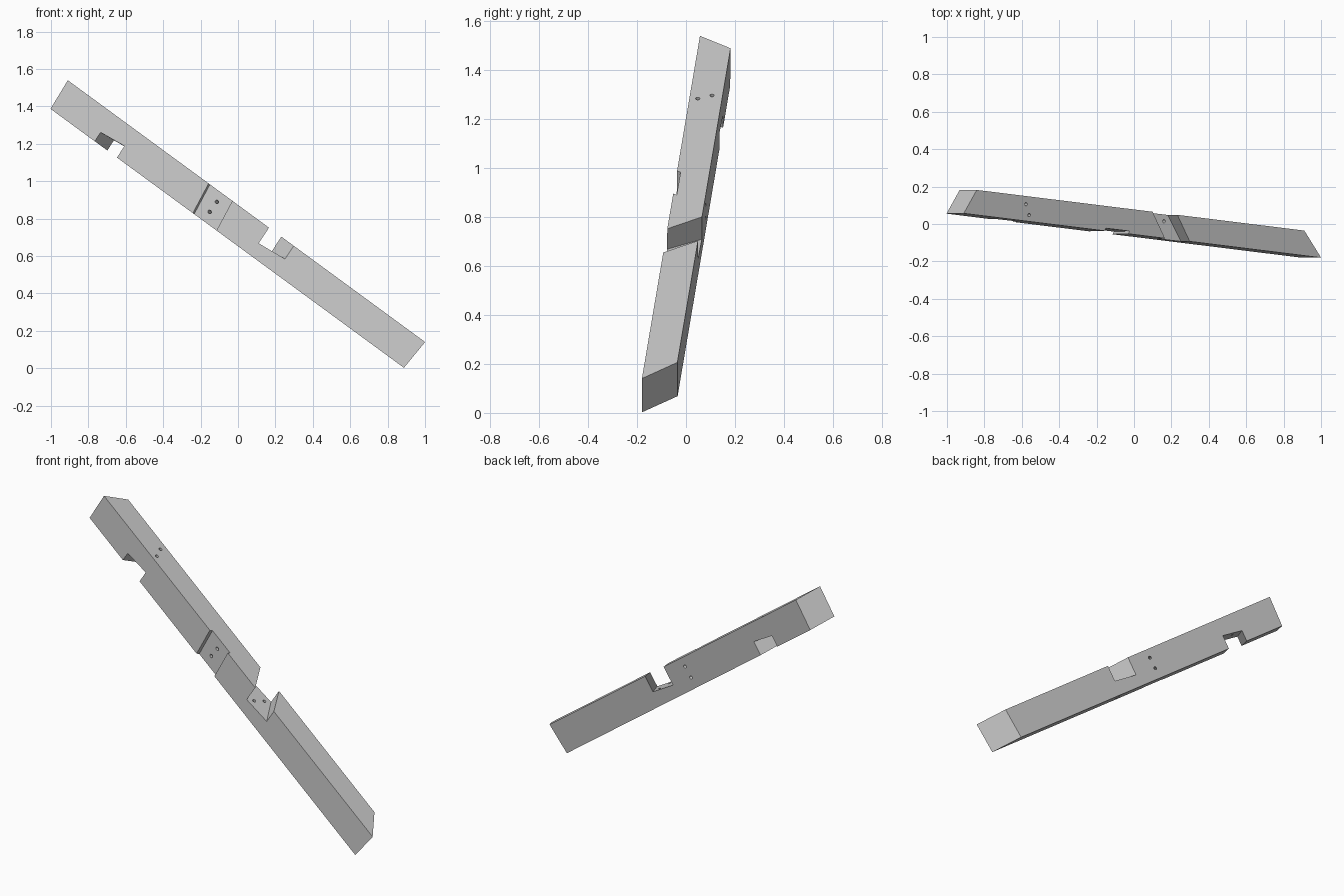
import bpy
import bmesh
from mathutils import Matrix, Vector

cube = bpy.data.objects.get("Cube")
if cube:
    bpy.data.objects.remove(cube, do_unlink=True)

# Beam frame: length runs down the slope, depth runs front to back, height is up
height_axis = Vector((0.591, 0, 0.807)).normalized()
length_axis = Vector((0.8026, -0.0996, -0.588)).normalized()
depth_axis = height_axis.cross(length_axis).normalized()
frame = Matrix((length_axis, depth_axis, height_axis)).transposed().to_4x4()
frame.translation = (-0.91, 0.057, 1.54)

DEPTH, HEIGHT = 0.133, 0.178

wood = bpy.data.materials.new("light_grey")
wood.use_nodes = True
grey = (0.58, 0.58, 0.58, 1)
wood.diffuse_color = grey
wood.node_tree.nodes["Principled BSDF"].inputs["Base Color"].default_value = grey


def make_object(name, bm):
    bmesh.ops.recalc_face_normals(bm, faces=bm.faces)
    mesh = bpy.data.meshes.new(name)
    bm.to_mesh(mesh)
    bm.free()
    mesh.materials.append(wood)
    obj = bpy.data.objects.new(name, mesh)
    bpy.context.collection.objects.link(obj)
    return obj


def skewed_block(name, start, end, depths, bottom, top):
    """Ends are (position, skew over depth, lean over height);
    bottom and top are (height, rise along the length)."""
    bm = bmesh.new()
    corners = []
    for w in depths:
        for position, skew, lean in (start, end):
            for base, rise in (bottom, top):
                t = position + skew * w
                v = base + rise * (t - start[0])
                corners.append(bm.verts.new(frame @ Vector((t + lean * v, w, v))))
    for loop in ((0, 1, 3, 2), (4, 6, 7, 5), (0, 4, 5, 1),
                 (2, 3, 7, 6), (0, 2, 6, 4), (1, 5, 7, 3)):
        bm.faces.new([corners[i] for i in loop])
    return make_object(name, bm)


def drill(name, a, b, radius=0.009):
    a, b = frame @ Vector(a), frame @ Vector(b)
    axis = b - a
    bm = bmesh.new()
    place = Matrix.Translation((a + b) / 2) @ axis.to_track_quat("Z", "Y").to_matrix().to_4x4()
    bmesh.ops.create_cone(bm, cap_ends=True, segments=16, radius1=radius,
                          radius2=radius, depth=axis.length, matrix=place)
    return make_object(name, bm)


# Beam with mitred ends
beam = skewed_block("beam", (0, 0.55, -0.09), (2.38, -0.94, 0.056),
                    (0, DEPTH), (-HEIGHT, 0), (0, 0))

# Skewed notches below and above, and a shallow housing on the front
through = (-0.05, 0.2)
cutters = [
    skewed_block("lower_notch", (0.300, 0.53, -0.06), (0.448, 0.53, -0.06),
                 through, (-0.3, 0), (-0.121, 0.11)),
    skewed_block("upper_notch", (1.340, -0.72, -0.05), (1.505, -0.72, -0.05),
                 through, (-0.100, 0.095), (0.1, 0)),
    skewed_block("front_housing", (0.938, 0.5, -0.145), (1.096, 0.5, -0.145),
                 (-0.05, 0.015), (-0.3, 0), (0.1, 0)),
]

# Pairs of screw holes through each joint
for t, w in ((0.432, 0.034), (0.405, 0.090)):
    cutters.append(drill("lower_notch_hole", (t - 0.005, w, 0.05), (t + 0.016, w, -0.15)))
for t, w in ((1.368, 0.039), (1.395, 0.097)):
    cutters.append(drill("upper_notch_hole", (t - 0.005, w, -0.05), (t + 0.012, w, -0.22)))
for v in (-0.055, -0.121):
    cutters.append(drill("housing_hole", (0.995, -0.05, v), (1.133, 0.2, v + 0.006)))

bpy.context.view_layer.objects.active = beam
for cutter in cutters:
    cutter.hide_render = True
    cut = beam.modifiers.new(cutter.name, "BOOLEAN")
    cut.operation = "DIFFERENCE"
    cut.solver = "EXACT"
    cut.object = cutter
    bpy.ops.object.modifier_apply(modifier=cut.name)
    bpy.data.objects.remove(cutter, do_unlink=True)
